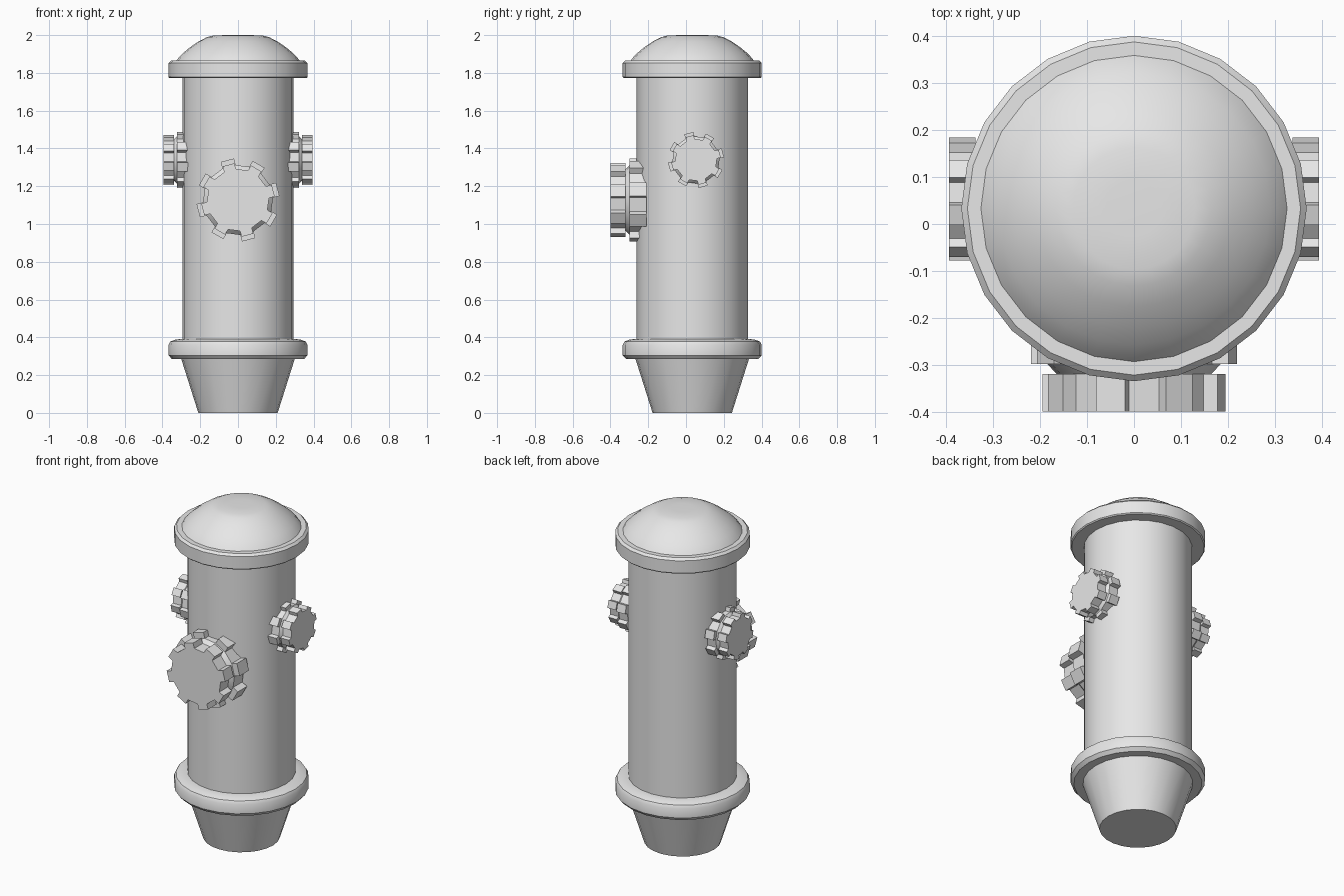
import bpy
import bmesh
from math import cos, sin, pi, radians
from mathutils import Matrix

cube = bpy.data.objects.get("Cube")
if cube:
    bpy.data.objects.remove(cube, do_unlink=True)

grey = bpy.data.materials.new("plain grey")
grey.use_nodes = True
grey.diffuse_color = (0.8, 0.8, 0.8, 1)
grey.node_tree.nodes["Principled BSDF"].inputs["Base Color"].default_value = (0.8, 0.8, 0.8, 1)

AXIS_Y = 0.033
SIDES = 24
TEETH = 8


def finish(name, bm, matrix):
    """Turn a bmesh into a shaded object."""
    bmesh.ops.transform(bm, matrix=matrix, verts=bm.verts)
    bmesh.ops.recalc_face_normals(bm, faces=bm.faces)
    mesh = bpy.data.meshes.new(name)
    bm.to_mesh(mesh)
    bm.free()
    mesh.materials.append(grey)
    obj = bpy.data.objects.new(name, mesh)
    bpy.context.collection.objects.link(obj)
    bpy.ops.object.select_all(action='DESELECT')
    obj.select_set(True)
    bpy.context.view_layer.objects.active = obj
    bpy.ops.object.shade_smooth_by_angle(angle=radians(30))
    return obj


def loft(bm, rings):
    """Skin a stack of point rings and cap both ends."""
    loops = [[bm.verts.new(p) for p in ring] for ring in rings]
    for a, b in zip(loops, loops[1:]):
        n = len(a)
        for i in range(n):
            j = (i + 1) % n
            bm.faces.new((a[i], a[j], b[j], b[i]))
    bm.faces.new(loops[0][::-1])
    bm.faces.new(loops[-1])


def circle(r, z, n=SIDES, phase=0.0):
    return [(r * cos(phase + 2 * pi * i / n), r * sin(phase + 2 * pi * i / n), z)
            for i in range(n)]


def lathe(name, profile):
    bm = bmesh.new()
    loft(bm, [circle(r, z) for r, z in profile])
    return finish(name, bm, Matrix.Translation((0, AXIS_Y, 0)))


def gear_ring(root, tip, z, phase):
    """Outline with straight-sided teeth as wide as the gaps."""
    half = pi / (2 * TEETH)
    tip_half = half * root / tip
    pts = []
    for i in range(TEETH):
        mid = phase + 2 * pi * i / TEETH
        for r, a in ((root, -half), (tip, -tip_half), (tip, tip_half), (root, half)):
            pts.append((r * cos(mid + a), r * sin(mid + a), z))
    return pts


def outlet_cap(name, matrix, size, inner, collar, neck, face):
    """Toothed collar, tapered neck and toothed cap, along local z."""
    phase = radians(15)
    root_big, root_small = 0.84 * size, 0.745 * size
    bm = bmesh.new()
    loft(bm, [gear_ring(root_big, size, z, phase) for z in (inner, collar)])
    n = 2 * TEETH
    turn = phase + pi / n
    loft(bm, [circle(root_big, collar, n, turn), circle(root_small, neck, n, turn)])
    loft(bm, [gear_ring(root_small, 0.885 * size, z, phase) for z in (neck, face)])
    return finish(name, bm, matrix)


# Column
lathe("tapered_foot", [(0.21, 0), (0.305, 0.30)])
lathe("lower_flange", [(0.30, 0.285), (0.35, 0.285), (0.368, 0.305), (0.368, 0.36),
                       (0.358, 0.378), (0.335, 0.387), (0.30, 0.392)])
lathe("barrel", [(0.295, 0.38), (0.295, 1.78)])
lathe("upper_flange", [(0.29, 1.772), (0.362, 1.772), (0.368, 1.778),
                       (0.368, 1.852), (0.355, 1.865), (0.29, 1.865)])

# Domed lid
lathe("domed_lid", [(0.33, 1.86), (0.315, 1.88), (0.29, 1.906), (0.255, 1.935),
                    (0.21, 1.966), (0.165, 1.989), (0.13, 1.998), (0.06, 2.0)])

# Front outlet, facing -y with local y kept upright
front = Matrix.Translation((0, 0, 1.127)) @ Matrix.Rotation(pi / 2, 4, 'X')
outlet_cap("front_outlet", front, 0.221, 0.21, 0.298, 0.32, 0.4)

# Side outlets, the right one mirrored from the left
left = Matrix(((0, 0, 1, 0), (1, 0, 0, 0.053), (0, 1, 0, 1.339), (0, 0, 0, 1)))
mirror = Matrix.Scale(-1, 4, (1, 0, 0))
for name, matrix in (("left_outlet", left), ("right_outlet", mirror @ left)):
    outlet_cap(name, matrix, 0.149, 0.265, 0.323, 0.338, 0.394)
